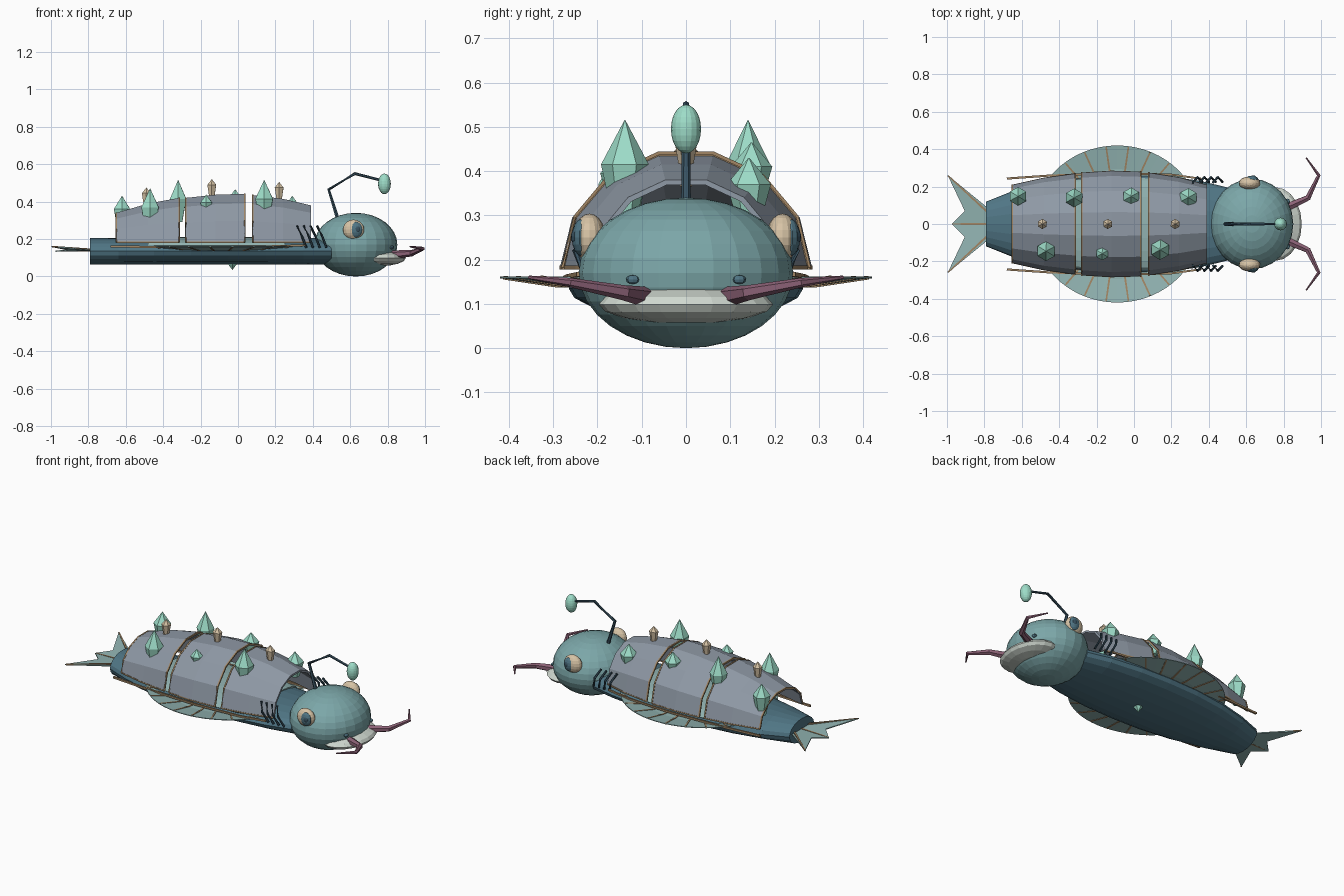
import bpy, bmesh, math
from mathutils import Vector

if "Cube" in bpy.data.objects:
    bpy.data.objects.remove(bpy.data.objects["Cube"])


def material(name, rgb):
    m = bpy.data.materials.new(name)
    m.diffuse_color = (*rgb, 1)
    m.use_nodes = True
    m.node_tree.nodes["Principled BSDF"].inputs["Base Color"].default_value = m.diffuse_color
    return m


TEAL = material("head teal", (0.20, 0.385, 0.395))
BLUE = material("body blue", (0.08, 0.18, 0.235))
GREY = material("shell grey", (0.275, 0.32, 0.38))
FIN = material("fin pale teal", (0.29, 0.46, 0.45))
CRYSTAL = material("crystal mint", (0.34, 0.72, 0.58))
LIP = material("lip white", (0.63, 0.69, 0.63))
BEIGE = material("beige", (0.68, 0.55, 0.38))
PURPLE = material("barbel purple", (0.26, 0.12, 0.18))
GOLD = material("trim brown", (0.36, 0.24, 0.13))
DARK = material("dark slate", (0.04, 0.085, 0.12))


def finish(name, bm, mat):
    bmesh.ops.recalc_face_normals(bm, faces=bm.faces)
    me = bpy.data.meshes.new(name)
    bm.to_mesh(me)
    bm.free()
    me.materials.append(mat)
    ob = bpy.data.objects.new(name, me)
    bpy.context.collection.objects.link(ob)
    return ob


def loft(name, rings, mat):
    """Skin a list of closed rings of points and cap both ends."""
    bm = bmesh.new()
    vs = [[bm.verts.new(p) for p in r] for r in rings]
    n = len(rings[0])
    for a, b in zip(vs, vs[1:]):
        for i in range(n):
            j = (i + 1) % n
            bm.faces.new((a[i], a[j], b[j], b[i]))
    bm.faces.new(vs[0])
    bm.faces.new(vs[-1])
    return finish(name, bm, mat)


def tube(name, pts, r0, r1, mat, sides=6):
    """Tapered tube through points."""
    pts = [Vector(p) for p in pts]
    rings = []
    for k, p in enumerate(pts):
        t = (pts[min(k + 1, len(pts) - 1)] - pts[max(k - 1, 0)]).normalized()
        up = Vector((0, 0, 1)) if abs(t.z) < 0.9 else Vector((0, 1, 0))
        u = t.cross(up).normalized()
        v = t.cross(u)
        r = r0 + (r1 - r0) * k / (len(pts) - 1)
        rings.append([p + r * (u * math.cos(a) + v * math.sin(a))
                      for a in (math.tau * (i + 0.5) / sides for i in range(sides))])
    return loft(name, rings, mat)


def ellipsoid(name, c, r, mat, seg=20, rings=12):
    bm = bmesh.new()
    bmesh.ops.create_uvsphere(bm, u_segments=seg, v_segments=rings, radius=1)
    for v in bm.verts:
        v.co = Vector(c) + Vector([v.co[i] * r[i] for i in range(3)])
    return finish(name, bm, mat)


def spike(name, x, y, z0, zm, z1, r, mat):
    """Double-pointed crystal standing upright."""
    rings = [[(x + k * r * math.cos(a), y + k * r * math.sin(a), z)
              for a in (math.tau * i / 6 + 0.5 for i in range(6))]
             for z, k in ((z0, 0.5), (zm, 1), (z1, 0.02))]
    return loft(name, rings, mat)


def plate(name, pts, mat, thick=0.006):
    lo = [(x, y, z - thick / 2) for x, y, z in pts]
    hi = [(x, y, z + thick / 2) for x, y, z in pts]
    return loft(name, [lo, hi], mat)


# Body: flattened tapering hull, and the soft back under the shells
def hull(name, stations, zc, rz, mat, n=20):
    return loft(name, [[(x, w * math.cos(a), zc + rz * math.sin(a))
                        for a in (math.tau * i / n for i in range(n))]
                       for x, w in stations], mat)


hull("body", [(-0.79, 0.12), (-0.64, 0.18), (-0.45, 0.23), (-0.25, 0.258), (-0.05, 0.265),
              (0.15, 0.258), (0.35, 0.232), (0.5, 0.195)], 0.135, 0.07, BLUE)
hull("soft_back", [(-0.48, 0.20), (-0.3, 0.24), (-0.05, 0.25), (0.15, 0.24), (0.25, 0.22)],
     0.165, 0.045, FIN)

# Three arched shells with trimmed edges
SHELLS = [("rear", [(-0.65, 0.21, 0.34), (-0.48, 0.248, 0.39), (-0.315, 0.27, 0.42)]),
          ("middle", [(-0.28, 0.275, 0.42), (-0.12, 0.285, 0.437), (0.037, 0.28, 0.442)]),
          ("front", [(0.078, 0.275, 0.435), (0.24, 0.25, 0.415), (0.39, 0.21, 0.38)])]
BASE = 0.182


def arch(x, w, top, inset=0.0):
    h = (top - BASE) / math.cos(math.pi / 14)
    return [(x, (w - inset) * math.cos(math.pi * i / 7),
             BASE + (h - inset) * math.sin(math.pi * i / 7)) for i in range(8)]


for name, st in SHELLS:
    loft(name + "_shell", [arch(*s) + arch(*s, inset=0.012)[::-1] for s in st], GREY)
    ends = {"back": st[0], "front": st[-1]}
    if name == "front":
        ends.pop("front")
    for end, s in ends.items():
        tube(f"{name}_shell_{end}_trim", arch(*s, inset=0.002), 0.006, 0.006, GOLD, 4)
    for s in (-1, 1):
        tube(f"{name}_shell_side_trim", [(x, s * (w - 0.004), BASE) for x, w, _ in st],
             0.006, 0.006, GOLD, 4)

# Head and mouth
ellipsoid("head", (0.63, 0, 0.17), (0.222, 0.242, 0.17), TEAL, 24, 16)
ellipsoid("lip", (0.755, 0, 0.099), (0.142, 0.197, 0.044), LIP, 20, 8)

# Lure stalk and bulb
tube("lure_stalk", [(0.53, 0, 0.32), (0.485, 0, 0.465), (0.625, 0, 0.55), (0.78, 0, 0.51)],
     0.011, 0.007, DARK)
ellipsoid("lure_bulb", (0.783, 0, 0.495), (0.034, 0.034, 0.055), CRYSTAL, 16, 12)

for s, side in ((-1, "right"), (1, "left")):
    # Eyes in three layers, and a nostril
    ellipsoid(side + "_eye", (0.618, s * 0.218, 0.25), (0.057, 0.036, 0.054), BEIGE, 16, 10)
    ellipsoid(side + "_iris", (0.63, s * 0.236, 0.25), (0.036, 0.022, 0.042), BLUE, 14, 8)
    ellipsoid(side + "_pupil", (0.638, s * 0.247, 0.252), (0.017, 0.013, 0.02), DARK, 12, 8)
    ellipsoid(side + "_nostril", (0.822, s * 0.12, 0.155), (0.012, 0.016, 0.01), BLUE, 8, 6)

    # Barbel beside the mouth
    tube(side + "_barbel", [(0.82, s * 0.09, 0.115), (0.93, s * 0.14, 0.125),
                            (0.988, s * 0.26, 0.148), (0.92, s * 0.355, 0.16)],
         0.024, 0.004, PURPLE)

    # Gill bars
    for i in range(4):
        x = 0.315 + 0.036 * i
        tube(side + "_gill", [(x, s * 0.222, 0.27), (x + 0.025, s * 0.25, 0.22),
                              (x + 0.05, s * 0.225, 0.155)], 0.007, 0.007, DARK)

    # Rounded side fin, dipping midway, with slanted rays
    def fin(a, k):
        return (-0.09 + 0.45 * k * math.cos(a), s * 0.42 * k * math.sin(a),
                0.142 + 0.018 * max(0, (k - 0.7) / 0.3))

    steps = [math.radians(30 + 120 * i / 20) for i in range(21)]
    loft(side + "_fin", [[(p[0], p[1], p[2] + d) for k, d in
                          ((0.5, -0.002), (0.7, -0.002), (1, -0.002),
                           (1, 0.002), (0.7, 0.002), (0.5, 0.002))
                          for p in [fin(a, k)]] for a in steps], FIN)
    for i in range(8):
        a = math.radians(36 + 15.4 * i)
        tube(side + "_fin_ray", [fin(a, 0.56), fin(a, 0.7), fin(a, 0.99)],
             0.008, 0.006, GOLD, 4)

    # Long side rail below the shells
    tube(side + "_rail", [(-0.68, s * 0.243, 0.16), (-0.45, s * 0.259, 0.158),
                          (-0.1, s * 0.272, 0.158), (0.2, s * 0.264, 0.162),
                          (0.36, s * 0.242, 0.167)], 0.008, 0.007, GOLD, 4)

    # Half of the forked tail fin
    plate(side + "_tail_fin", [(-0.76, 0, 0.14), (-0.78, s * 0.085, 0.14), (-0.997, s * 0.262, 0.16),
                               (-0.905, s * 0.07, 0.142), (-0.975, 0, 0.135)], FIN)
    tube(side + "_tail_ray", [(-0.78, s * 0.06, 0.143), (-0.994, s * 0.258, 0.16)],
         0.008, 0.005, GOLD, 4)
tube("tail_ray", [(-0.78, 0, 0.14), (-0.97, 0, 0.136)], 0.008, 0.005, GOLD, 4)

# Mint crystals along the flanks, plus one under the belly
for x, y, z0, zm, z1, r in [
        (-0.62, 0.148, 0.24, 0.36, 0.43, 0.05), (-0.32, 0.14, 0.29, 0.415, 0.515, 0.05),
        (-0.015, 0.148, 0.33, 0.41, 0.465, 0.047), (0.29, 0.142, 0.28, 0.37, 0.43, 0.05),
        (-0.47, -0.145, 0.24, 0.37, 0.47, 0.053), (-0.17, -0.158, 0.34, 0.395, 0.437, 0.036),
        (0.14, -0.138, 0.29, 0.415, 0.515, 0.054), (-0.03, 0.0, 0.09, 0.07, 0.035, 0.03)]:
    spike("mint_crystal", x, y, z0, zm, z1, r, CRYSTAL)

# Beige spines along the ridge
for x, z in ((-0.49, 0.475), (-0.14, 0.52), (0.22, 0.505)):
    spike("ridge_spine", x, 0, z - 0.11, z - 0.03, z, 0.027, BEIGE)
